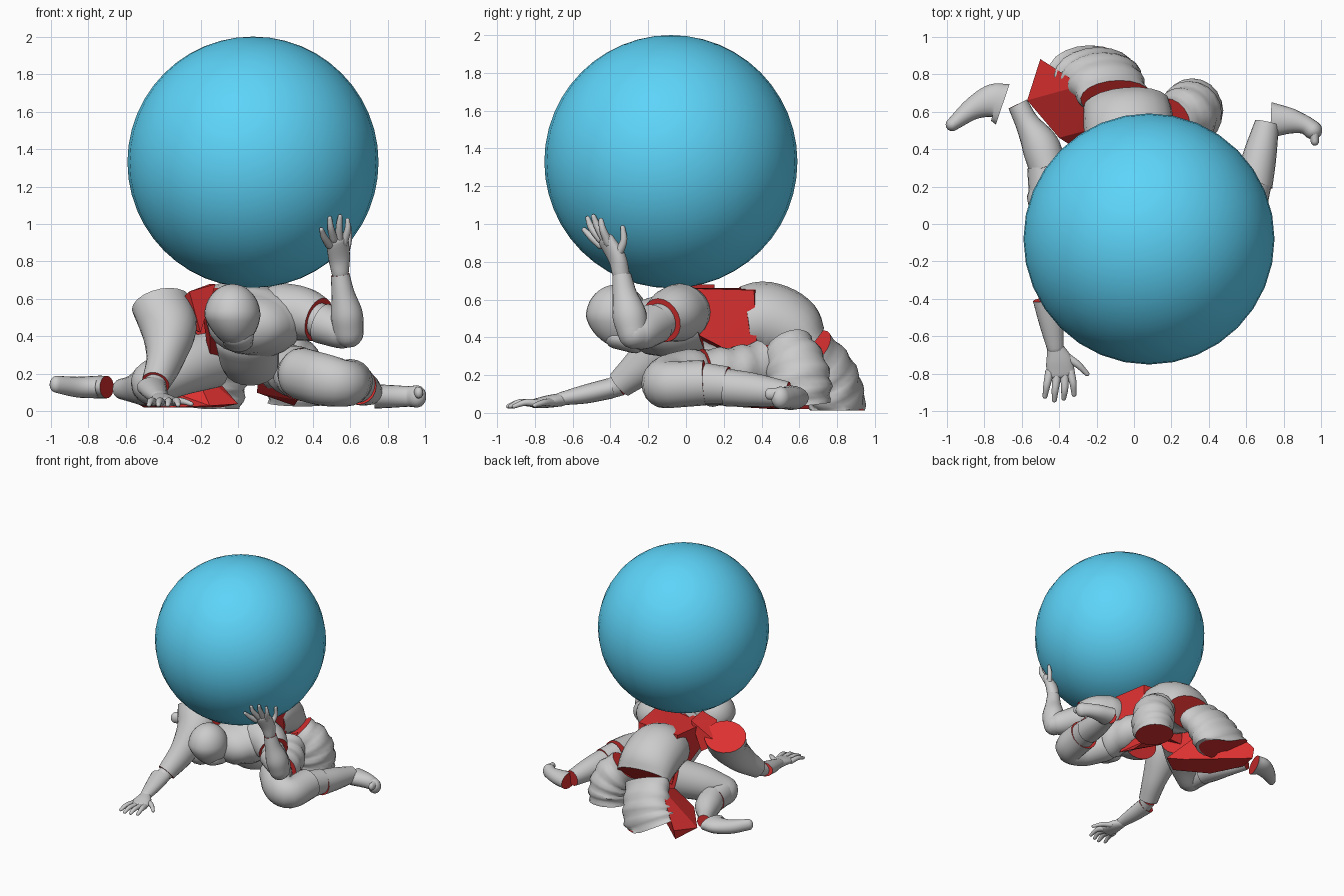
import bpy, bmesh, math
from mathutils import Vector


def material(name, rgb):
    m = bpy.data.materials.new(name)
    m.diffuse_color = (*rgb, 1)
    return m


GREY = material("grey", (0.6, 0.6, 0.6))
RED = material("cut_red", (0.72, 0.03, 0.03))
BLUE = material("sky_blue", (0.11, 0.66, 0.95))


def finish(name, bm, mats, angle=50):
    bmesh.ops.recalc_face_normals(bm, faces=bm.faces)
    me = bpy.data.meshes.new(name)
    bm.to_mesh(me)
    bm.free()
    ob = bpy.data.objects.new(name, me)
    bpy.context.collection.objects.link(ob)
    for m in mats:
        me.materials.append(m)
    bpy.ops.object.select_all(action='DESELECT')
    ob.select_set(True)
    bpy.context.view_layer.objects.active = ob
    bpy.ops.object.shade_smooth_by_angle(angle=math.radians(angle))
    return ob


def spline(pts, steps=5):
    P = [Vector(p) for p in pts]
    P = [2 * P[0] - P[1]] + P + [2 * P[-1] - P[-2]]
    out = []
    for i in range(1, len(P) - 2):
        a, b, c, d = P[i - 1:i + 3]
        for k in range(steps):
            t = k / steps
            out.append(0.5 * (2 * b + (c - a) * t + (2 * a - 5 * b + 4 * c - d) * t * t
                              + (3 * b - 3 * c + d - a) * t ** 3))
    return out + [P[-2]]


# lofted body piece; points are x, y, z, half width, half height
# ends: 'o' = rounded, 'c' = flat red cut
def piece(name, pts, ends="oo", up=(0, 0, 1), fold=0, sides=20):
    up = Vector(up)
    S = spline(pts)
    C = [v.to_3d() for v in S]
    n = len(C)
    rings = []
    for i in range(n):
        t = (C[min(i + 1, n - 1)] - C[max(i - 1, 0)]).normalized()
        s = t.cross(up).normalized()
        rings.append((C[i], s, s.cross(t), S[i][3], S[i][4], t))

    def dome(r, sign):
        c, s, u, a, b, t = r
        return [(c + t * sign * min(a, b) * math.sin(q), s, u, a * math.cos(q), b * math.cos(q), t)
                for q in (0.4, 0.8, 1.15, 1.5)]
    if ends[0] == 'o':
        rings = dome(rings[0], -1)[::-1] + rings
    if ends[1] == 'o':
        rings += dome(rings[-1], 1)
    bm = bmesh.new()
    loops = []
    for i, (c, s, u, a, b, t) in enumerate(rings):
        row = []
        for k in range(sides):
            q = 2 * math.pi * k / sides
            f = 1 + fold * math.sin(1.7 * i + 2 * math.sin(q))
            v = c + s * a * f * math.cos(q) + u * b * f * math.sin(q)
            v.z = max(v.z, 0.012)
            row.append(bm.verts.new(v))
        loops.append(row)
    for A, B in zip(loops, loops[1:]):
        for k in range(sides):
            j = (k + 1) % sides
            bm.faces.new((A[k], A[j], B[j], B[k]))
    for row, e in ((loops[0], ends[0]), (loops[-1], ends[1])):
        bm.faces.new(row).material_index = int(e == 'c')
    return finish(name, bm, [GREY, RED])


# faceted red block filling the gaps between cut pieces
def block(name, pts):
    bm = bmesh.new()
    for p in pts:
        bm.verts.new(p)
    bmesh.ops.convex_hull(bm, input=bm.verts)
    return finish(name, bm, [RED], 10)


def fingers(side, data, up):
    for i, (root, mid, tip) in enumerate(data):
        piece(f"{side}_finger_{i + 1}", [(*root, .024, .022), (*mid, .019, .018), (*tip, .013, .012)],
              up=up, sides=10)


# globe
bm = bmesh.new()
bmesh.ops.create_uvsphere(bm, u_segments=32, v_segments=24, radius=0.67)
bmesh.ops.translate(bm, verts=bm.verts, vec=(0.08, -0.08, 1.33))
finish("globe", bm, [BLUE])

# head, narrowing to the chin
bm = bmesh.new()
bmesh.ops.create_uvsphere(bm, u_segments=28, v_segments=20, radius=1)
for v in bm.verts:
    x, y, z = v.co
    low = max(0, -z)
    v.co = (-0.03 + 0.15 * (1 - 0.25 * low) * x + 0.02 * low, -0.365 + 0.165 * y + 0.04 * low, 0.51 + 0.17 * z)
finish("head", bm, [GREY])
piece("chin", [(0, -.37, .4, .085, .06), (0, -.27, .37, .08, .055)])
piece("neck", [(-.02, -.3, .47, .1, .1), (.08, -.1, .5, .13, .12)])

# torso
piece("chest", [(.06, -.15, .46, .23, .16), (.09, -.06, .47, .26, .19), (.1, .06, .5, .25, .18)], "oc")
piece("belly", [(.05, -.06, .36, .17, .1), (.06, .06, .28, .16, .11), (.07, .16, .24, .15, .11)], "oc")
block("inner_core", [(-.2, -.02, .62), (.25, -.02, .66), (.2, .36, .65), (-.2, .4, .66),
                     (-.15, .0, .4), (.25, .05, .42), (.2, .38, .25), (-.15, .4, .22)])
piece("pelvis", [(-.01, .31, .48, .23, .19), (-.02, .42, .49, .24, .205),
                 (-.03, .55, .44, .24, .19), (-.04, .64, .36, .23, .13)], "cc", up=(0, .5, 1))

# draped cloth behind and on the hip
piece("rear_drape", [(-.1, .67, .34, .2, .11), (-.15, .75, .22, .21, .14), (-.19, .79, .12, .23, .145),
                     (-.24, .8, .03, .25, .15)], "cc", up=(0, 1, 0), fold=.04)
block("rear_cut", [(-.5, .88, .1), (-.28, .74, .36), (-.25, .5, .25), (-.4, .46, .12), (-.57, .66, .06),
                   (-.5, .86, .02), (-.1, .5, .02), (-.4, .46, .02), (-.15, .3, .03), (0, .4, .04)])
piece("side_drape", [(.2, .54, .35, .13, .13), (.28, .58, .25, .16, .16), (.31, .6, .14, .16, .17),
                     (.31, .61, .04, .15, .15)], "cc", up=(0, 1, 0), fold=.05)
piece("hip_drape", [(.2, .4, .25, .13, .13), (.28, .26, .22, .14, .13), (.34, .1, .2, .13, .14)],
      "cc", fold=.05)
block("hip_cut", [(.1, .45, .1), (.3, .35, .03), (.3, .5, .04), (.12, .2, .25), (.32, .2, .06),
                  (.25, .5, .36), (.15, .3, .36)])

# left leg, folded outward
piece("left_knee", [(.34, .03, .2, .13, .14), (.45, -.09, .17, .12, .14), (.57, -.1, .15, .12, .125),
                    (.6, .1, .16, .12, .12)], "oc")
piece("left_knee_cut", [(.61, .1, .155, .1, .11), (.64, .22, .145, .095, .1)], "cc")
piece("left_calf", [(.64, .21, .135, .1, .1), (.67, .36, .12, .09, .09), (.71, .54, .1, .065, .065)], "cc")
piece("left_foot", [(.73, .555, .08, .095, .065), (.83, .55, .08, .07, .06), (.91, .53, .08, .05, .055),
                    (.955, .5, .08, .05, .06)], "co")
piece("left_toes", [(.96, .51, .1, .03, .035), (.965, .44, .1, .022, .03)])

# right leg
piece("right_thigh", [(-.15, .38, .28, .15, .16), (-.32, .24, .22, .14, .14), (-.46, .14, .15, .11, .12)], "co")
piece("right_knee_cut", [(-.47, .14, .15, .09, .11), (-.48, .3, .14, .09, .1)], "cc")
piece("right_calf", [(-.46, .3, .14, .1, .11), (-.5, .42, .13, .1, .1), (-.57, .54, .12, .065, .07),
                     (-.62, .64, .12, .055, .055)], "cc")
piece("right_foot", [(-.7, .64, .13, .115, .06), (-.76, .655, .13, .09, .06), (-.86, .615, .13, .06, .055),
                     (-.97, .53, .145, .035, .045)], "co")

# right arm propped on the ground
piece("right_upper_arm", [(-.41, .05, .57, .165, .14), (-.37, -.05, .44, .15, .14),
                          (-.39, -.2, .28, .1, .11), (-.44, -.35, .15, .075, .075)], "cc")
block("shoulder_cut", [(-.26, -.05, .64), (-.12, -.05, .68), (-.15, .15, .68), (-.33, .1, .56),
                       (-.2, 0, .42), (-.25, .15, .44), (-.38, .1, .52)])
piece("right_elbow_cut", [(-.44, -.35, .15, .06, .06), (-.455, -.42, .12, .055, .05)], "cc")
piece("right_forearm", [(-.46, -.4, .13, .08, .055), (-.44, -.53, .1, .065, .05),
                        (-.42, -.66, .075, .045, .035)], "co")
piece("right_palm", [(-.42, -.66, .07, .045, .035), (-.4, -.73, .06, .07, .033), (-.39, -.8, .05, .075, .025)])
fingers("right", [((-.45, -.79, .05), (-.465, -.86, .055), (-.475, -.92, .035)),
                  ((-.41, -.8, .05), (-.42, -.88, .055), (-.425, -.94, .035)),
                  ((-.37, -.8, .05), (-.37, -.88, .055), (-.375, -.93, .035)),
                  ((-.34, -.79, .05), (-.325, -.85, .055), (-.32, -.91, .035)),
                  ((-.36, -.71, .055), (-.3, -.75, .055), (-.25, -.8, .04))], (0, 0, 1))

# left arm raised to steady the globe
piece("left_shoulder", [(.24, -.03, .53, .16, .155), (.34, -.07, .52, .15, .145), (.43, -.13, .49, .12, .12)], "oc")
piece("left_arm_cut", [(.42, -.13, .49, .095, .095), (.49, -.18, .46, .09, .09)], "cc")
piece("left_elbow", [(.45, -.17, .47, .11, .11), (.55, -.23, .43, .095, .095), (.59, -.27, .42, .08, .08)], "co")
piece("left_forearm", [(.59, -.28, .42, .08, .08), (.58, -.3, .52, .085, .09), (.56, -.325, .63, .062, .065),
                       (.545, -.34, .73, .05, .05)], "oc", up=(0, 1, 0))
piece("left_wrist_cut", [(.545, -.34, .72, .042, .042), (.545, -.345, .75, .042, .042)], "cc", up=(0, 1, 0))
piece("left_palm", [(.545, -.345, .74, .046, .046), (.54, -.365, .82, .06, .045),
                    (.53, -.42, .91, .065, .035)], "oo", up=(-.4, 1, 0))
fingers("left", [((.485, -.45, .89), (.46, -.5, .93), (.445, -.54, .97)),
                 ((.51, -.45, .92), (.495, -.5, .98), (.49, -.52, 1.03)),
                 ((.54, -.43, .92), (.54, -.47, .99), (.545, -.49, 1.04)),
                 ((.565, -.41, .9), (.585, -.44, .97), (.585, -.45, 1.02)),
                 ((.57, -.36, .84), (.59, -.33, .91), (.595, -.335, .98))], (-1, 0, 0))
